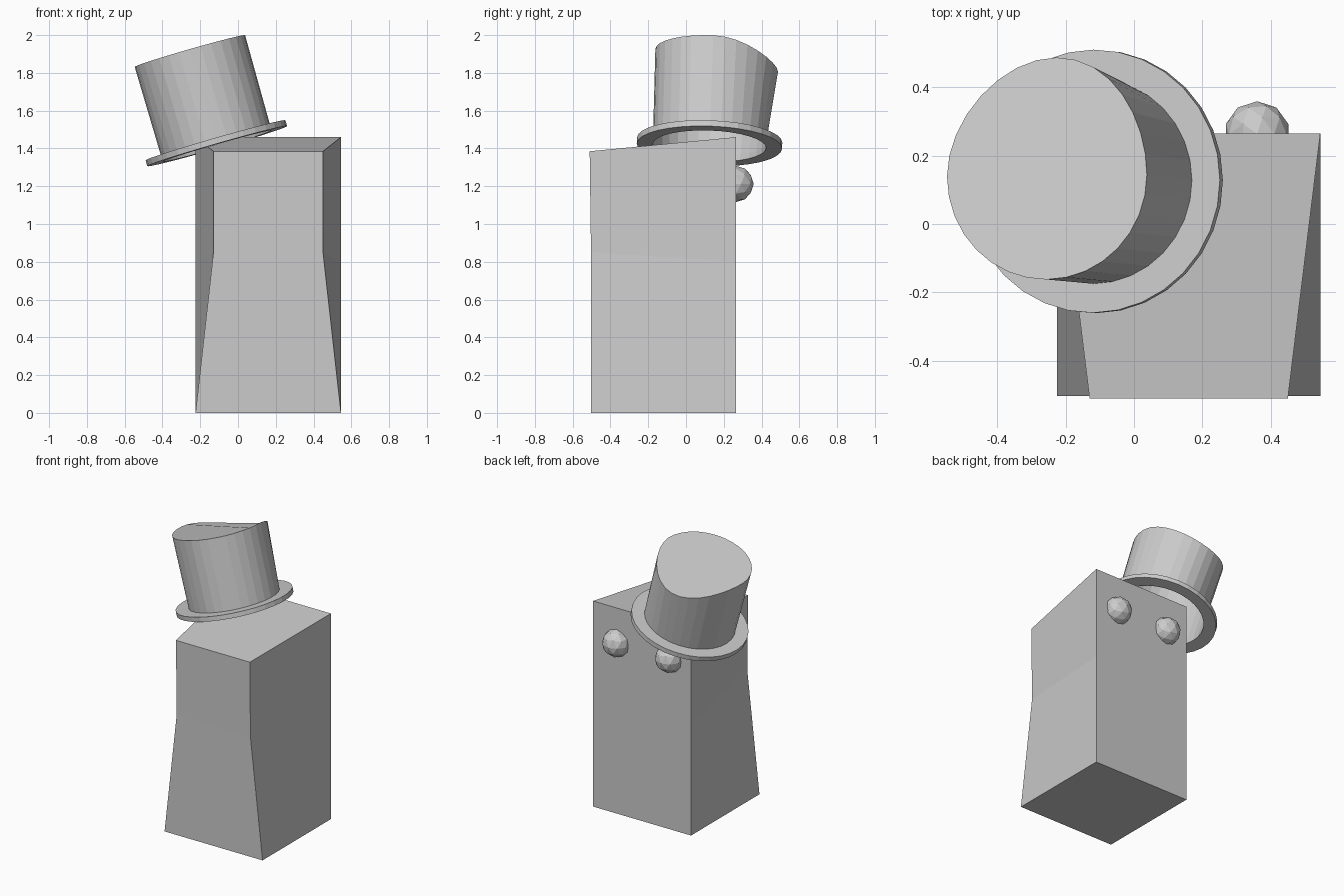
import bpy, bmesh, math
from mathutils import Matrix, Vector

if "Cube" in bpy.data.objects:
    bpy.data.objects.remove(bpy.data.objects["Cube"])

SEG = 32


def add_object(name, bm):
    bmesh.ops.recalc_face_normals(bm, faces=bm.faces[:])
    mesh = bpy.data.meshes.new(name)
    bm.to_mesh(mesh)
    bm.free()
    obj = bpy.data.objects.new(name, mesh)
    bpy.context.collection.objects.link(obj)
    return obj


def bridge(bm, a, b):
    n = len(a)
    for i in range(n):
        j = (i + 1) % n
        bm.faces.new((a[i], a[j], b[j], b[i]))


def circle(bm, r, z):
    return [bm.verts.new((r * math.cos(t), r * math.sin(t), z))
            for t in (2 * math.pi * i / SEG for i in range(SEG))]


# Body: four-sided block, pinched at the upper front, sloping top
CX, BACK_HALF, BACK_Y = 0.16, 0.385, 0.265
bm = bmesh.new()
rings = []
# front half width, front y, front z, back z
for half, fy, fz, bz in ((0.385, -0.503, 0, 0),
                         (0.29, -0.503, 0.85, 0.80),
                         (0.29, -0.51, 1.385, 1.46)):
    rings.append([bm.verts.new(p) for p in (
        (CX - half, fy, fz), (CX + half, fy, fz),
        (CX + BACK_HALF, BACK_Y, bz), (CX - BACK_HALF, BACK_Y, bz))])
for lower, upper in zip(rings, rings[1:]):
    bridge(bm, lower, upper)
bm.faces.new(rings[0])
bm.faces.new(rings[-1])
add_object("body", bm)

# Eyes: low-poly balls half sunk in the back face
for name, x in (("eye_right", 0.36), ("eye_left", -0.055)):
    bm = bmesh.new()
    bmesh.ops.create_icosphere(bm, subdivisions=2, radius=0.096)
    bm.transform(Matrix.Translation((x, 0.263, 1.212)))
    add_object(name, bm)

# Hat placement: tilted to the left and very slightly back
hat = (Matrix.Translation((-0.119, 0.125, 1.443))
       @ Matrix.Rotation(math.radians(-2), 4, 'X')
       @ Matrix.Rotation(math.radians(-16), 4, 'Y'))

# Hat brim: flat ring with thickness
bm = bmesh.new()
loops = [circle(bm, r, z) for r, z in
         ((0.30, 0), (0.385, 0), (0.385, -0.032), (0.30, -0.032))]
for k in range(4):
    bridge(bm, loops[k], loops[(k + 1) % 4])
bm.transform(hat)
add_object("hat_brim", bm)

# Hat crown: open underneath, rear of the top rim pulled out and down
bm = bmesh.new()
base = circle(bm, 0.30, 0)
top = circle(bm, 0.304, 0.492)
bridge(bm, base, top)
for v in top:
    s = max(0.0, v.co.y / 0.304) ** 2
    v.co += Vector((0, 0.045 * s, -0.10 * s))
bm.faces.new(top)
bm.transform(hat)
add_object("hat_crown", bm)
